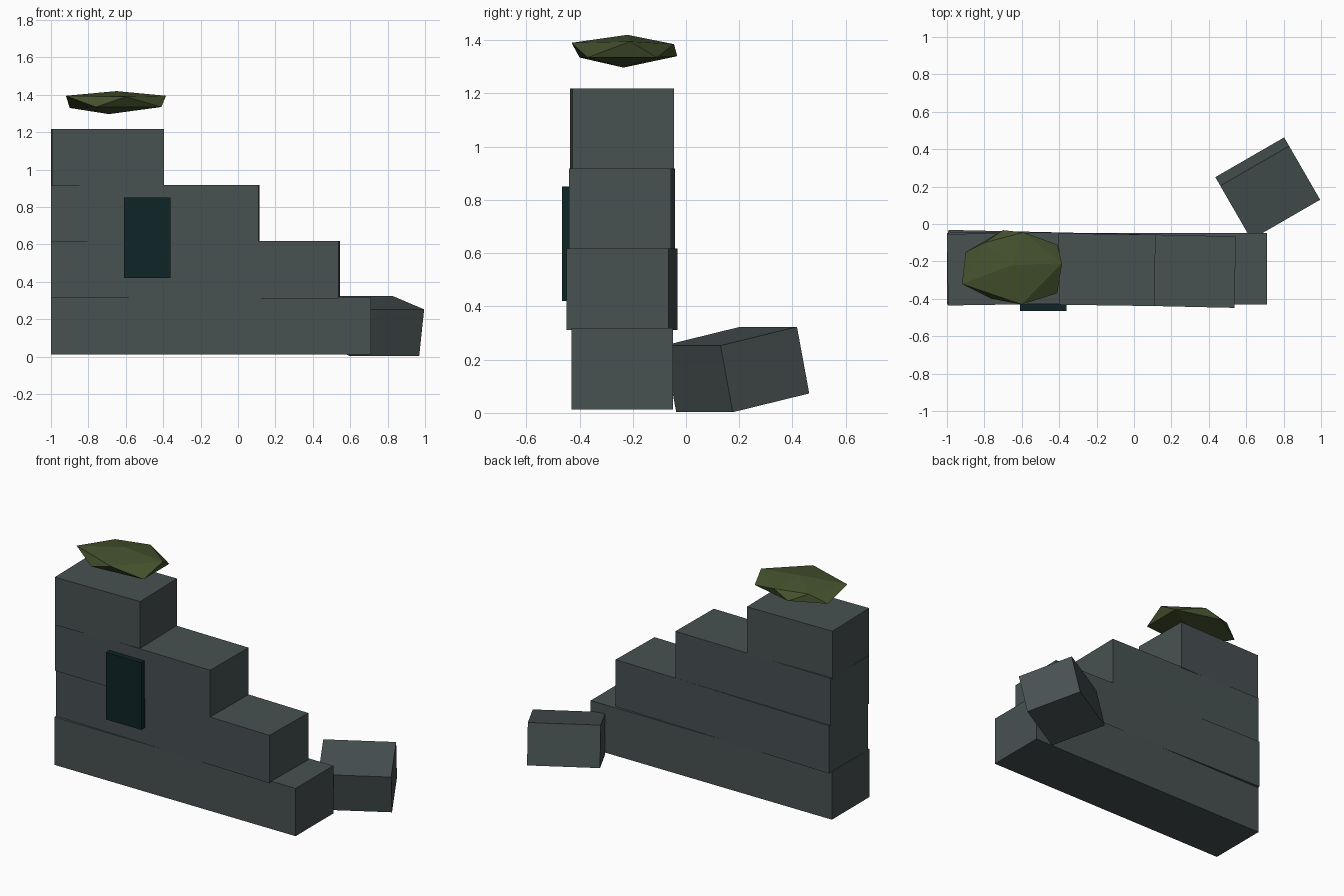
import bpy, bmesh
from math import radians
from mathutils import Matrix, Vector, Euler

if "Cube" in bpy.data.objects:
    bpy.data.objects.remove(bpy.data.objects["Cube"])


def material(name, rgb):
    m = bpy.data.materials.new(name)
    m.diffuse_color = (*rgb, 1)
    m.use_nodes = True
    m.node_tree.nodes["Principled BSDF"].inputs["Base Color"].default_value = m.diffuse_color
    return m


STONE = material("grey_stone", (0.064, 0.082, 0.083))
DARK = material("dark_teal_opening", (0.0045, 0.018, 0.0195))
MOSS = material("moss_green", (0.058, 0.082, 0.027))


def finish(name, bm, mat):
    bmesh.ops.recalc_face_normals(bm, faces=bm.faces)
    mesh = bpy.data.meshes.new(name)
    bm.to_mesh(mesh)
    bm.free()
    mesh.materials.append(mat)
    obj = bpy.data.objects.new(name, mesh)
    bpy.context.collection.objects.link(obj)
    return obj


def box(name, center, size, mat, rot=(0, 0, 0)):
    bm = bmesh.new()
    turn = Euler([radians(a) for a in rot]).to_matrix().to_4x4()
    bmesh.ops.create_cube(bm, size=1, matrix=Matrix.Translation(center) @ turn
                          @ Matrix.Diagonal((*size, 1)))
    return finish(name, bm, mat)


# Stepped wall courses: centre x, length, base z, top z, slight twist
courses = [
    (-0.145, 1.71, 0.012, 0.318, 0.0),
    (-0.2275, 1.537, 0.312, 0.618, -1.3),
    (-0.4425, 1.11, 0.612, 0.918, -0.8),
    (-0.6975, 0.599, 0.912, 1.218, 0.9),
]
for i, (x, length, z0, z1, twist) in enumerate(courses):
    box(f"wall_course_{i + 1}", (x, -0.24, (z0 + z1) / 2),
        (length, 0.382, z1 - z0), STONE, (0, 0, twist))

# Dark window slab on the front of the wall
box("window_opening", (-0.485, -0.435, 0.635), (0.25, 0.06, 0.43), DARK)

# Tilted fallen block behind the low end
box("fallen_block", (0.715, 0.19, 0.163), (0.425, 0.339, 0.256), STONE, (12, 0, 30))

# Moss clump: two staggered rings of five points closed by a top and a bottom point
upper = [(-0.92, -0.32, 1.395), (-0.60, -0.43, 1.39), (-0.385, -0.21, 1.395),
         (-0.59, -0.045, 1.385), (-0.80, -0.10, 1.385)]
lower = [(-0.76, -0.40, 1.335), (-0.41, -0.37, 1.335), (-0.41, -0.11, 1.335),
         (-0.70, -0.033, 1.34), (-0.90, -0.15, 1.33)]
bm = bmesh.new()
up = [bm.verts.new(p) for p in upper]
lo = [bm.verts.new(p) for p in lower]
top = bm.verts.new((-0.65, -0.22, 1.42))
bottom = bm.verts.new((-0.69, -0.235, 1.297))
for i in range(5):
    j = (i + 1) % 5
    bm.faces.new((up[i], up[j], top))
    bm.faces.new((up[i], lo[i], up[j]))
    bm.faces.new((lo[i], lo[j], up[j]))
    bm.faces.new((lo[j], lo[i], bottom))
finish("moss_clump", bm, MOSS)
